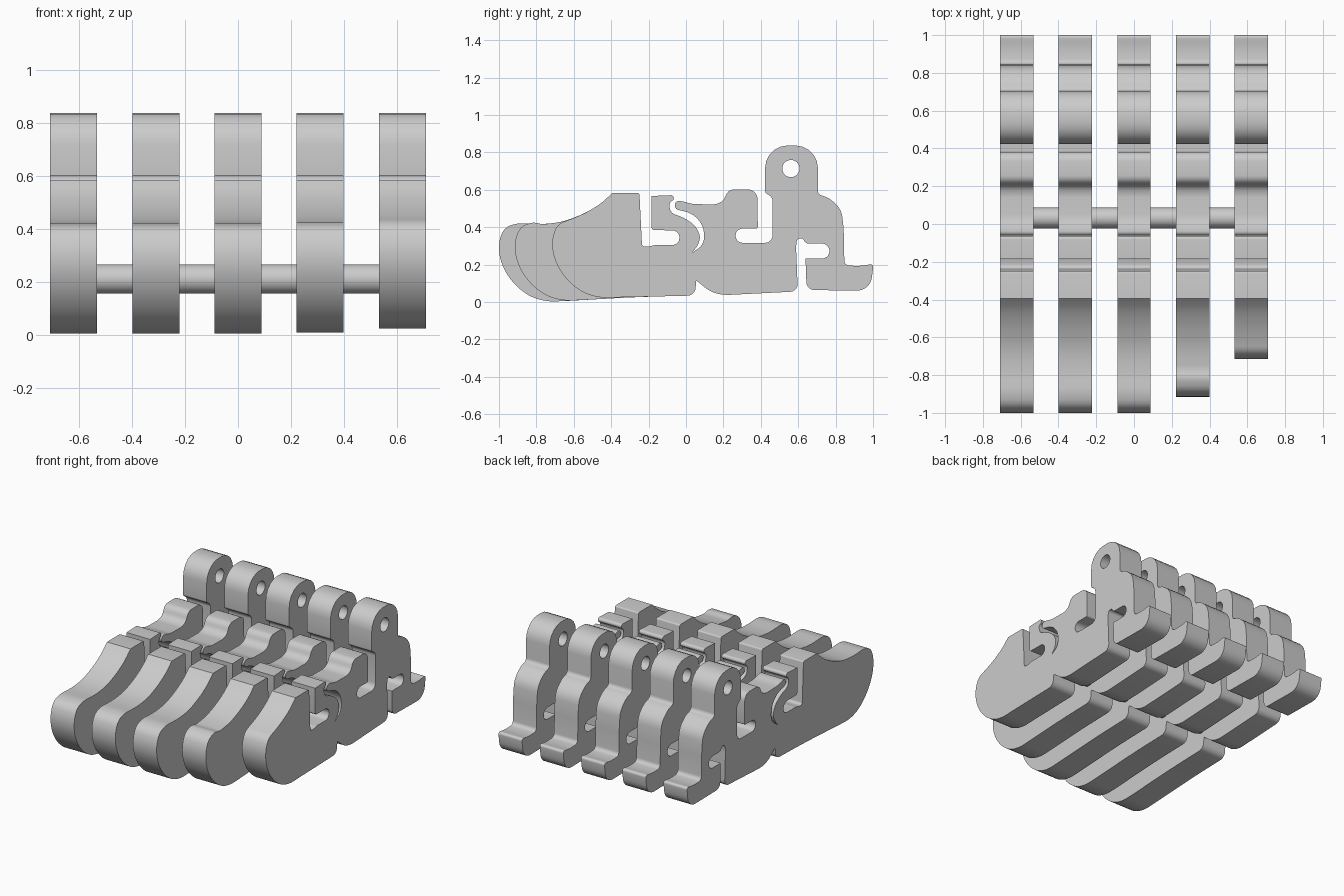
import bpy, bmesh, math
from mathutils import Vector

cube = bpy.data.objects.get("Cube")
if cube:
    bpy.data.objects.remove(cube, do_unlink=True)

# One plain grey plastic
grey = bpy.data.materials.new("light_grey")
grey.use_nodes = True
colour = (0.6, 0.6, 0.6, 1.0)
grey.diffuse_color = colour
grey.node_tree.nodes["Principled BSDF"].inputs["Base Color"].default_value = colour

SPACING, WIDTH = 0.31, 0.177
SOFT = 0.2  # default rounding, limited by the neighbouring edges

# Side profile in sections, each corner is (y, z, optional rounding length)
tip = [(.36, .006), (.26, .002), (.17, .026), (.09, .085), (.03, .165),
       (0, .25), (0, .33), (.03, .4), (.1, .423)]
instep = [(-.77, .415), (-.65, .43), (-.53, .48), (-.45, .53),
          (-.395, .583, 0), (-.249, .583, .01)]
front_slot = [(-.235, .296, .03), (-.2, .296), (-.17, .305), (-.035, .305),
              (-.035, .383), (-.184, .385, .015), (-.184, .567, 0)]
knuckle_front = [(-.07, .572, .015), (-.062, .55), (-.092, .53), (-.082, .475),
                 (-.01, .452), (.055, .405), (.078, .345), (.062, .3), (.03, .262, 0)]
knuckle_back = [(.085, .3), (.1, .345), (.09, .41), (.05, .46), (0, .485),
                (-.06, .495), (-.06, .54), (-.02, .54), (.03, .524), (.16, .522),
                (.2, .54), (.225, .602), (.382, .602, .05)]
middle_slot = [(.384, .393, .01), (.265, .393), (.265, .317),
               (.463, .317, .04), (.463, .56, .02), (.423, .585, .01)]
eyelet = [(.423, .837, .12), (.705, .837, .12), (.705, .575, .02),
          (.76, .56), (.83, .5), (.843, .4)]
heel = [(.847, .197, .025), (.93, .192), (1.003, .205, .02),
        (.985, .06, .12), (.645, .065, .04)]
heel_slot = [(.639, .233, 0), (.767, .233, .04), (.767, .313, .04), (.64, .313, .02),
             (.625, .34, .01), (.595, .34, .02), (.588, .3, .03), (.598, .057, .04)]
sole = [(.2, .037), (.13, .055), (.055, .115, 0), (.048, .035, .06), (-.25, .028)]
rear = front_slot + knuckle_front + knuckle_back + middle_slot + eyelet + heel + heel_slot + sole


def round_corners(corners, steps=5):
    """Replace every corner of a closed outline by a circular arc."""
    outline = []
    for i, corner in enumerate(corners):
        here = Vector(corner[:2])
        before = Vector(corners[i - 1][:2]) - here
        after = Vector(corners[(i + 1) % len(corners)][:2]) - here
        wanted = corner[2] if len(corner) > 2 else SOFT
        cut = min(wanted, before.length * 0.49, after.length * 0.49)
        if cut == 0:
            outline.append(here)
            continue
        start, end = here + before.normalized() * cut, here + after.normalized() * cut
        weight = math.sin(before.angle(after) / 2)
        for s in range(steps + 1):
            t = s / steps
            a, b, c = (1 - t) ** 2, 2 * t * (1 - t) * weight, t * t
            outline.append((start * a + here * b + end * c) / (a + b + c))
    return outline


def finish(name, bm):
    """Turn a bmesh into a smooth-shaded object with sharp edges kept."""
    bmesh.ops.recalc_face_normals(bm, faces=bm.faces[:])
    mesh = bpy.data.meshes.new(name)
    bm.to_mesh(mesh)
    bm.free()
    mesh.materials.append(grey)
    mesh.shade_smooth()
    mesh.set_sharp_from_angle(angle=math.radians(35))
    obj = bpy.data.objects.new(name, mesh)
    bpy.context.scene.collection.objects.link(obj)
    return obj


def extrude_profile(name, loops, x, width):
    """Fill an outline with holes in the side plane and extrude it along x."""
    bm = bmesh.new()
    for loop in loops:
        verts = [bm.verts.new((x - width / 2, p.x, p.y)) for p in loop]
        for i, v in enumerate(verts):
            bm.edges.new((verts[i - 1], v))
    bmesh.ops.triangle_fill(bm, edges=bm.edges[:], use_beauty=True, normal=(1, 0, 0))
    grown = bmesh.ops.extrude_face_region(bm, geom=bm.faces[:], use_keep_orig=True)
    moved = [g for g in grown["geom"] if isinstance(g, bmesh.types.BMVert)]
    bmesh.ops.translate(bm, verts=moved, vec=(width, 0, 0))
    return finish(name, bm)


def circle(y, z, radius, count=32):
    turn = math.tau / count
    return [Vector((y + radius * math.cos(i * turn), z + radius * math.sin(i * turn)))
            for i in range(count)]


# Five toes: the two on the left are shorter and slightly raised
tips = [(-1, 0), (-1, 0), (-1, 0), (-.915, .005), (-.715, .02)]
eyelet_hole = circle(.561, .714, .046)
for i, (front, lift) in enumerate(tips):
    nose = [(front + y, z + lift) for y, z in tip]
    top = [p for p in instep if p[0] > front + 0.13]
    outline = round_corners(nose + top + rear)
    extrude_profile(f"toe_{i + 1}", [outline, eyelet_hole], (i - 2) * SPACING, WIDTH)

# Connecting rods between neighbouring toes
for i in range(4):
    extrude_profile(f"connecting_rod_{i + 1}", [circle(.032, .21, .055)],
                    (i - 1.5) * SPACING, SPACING - WIDTH + 0.02)
